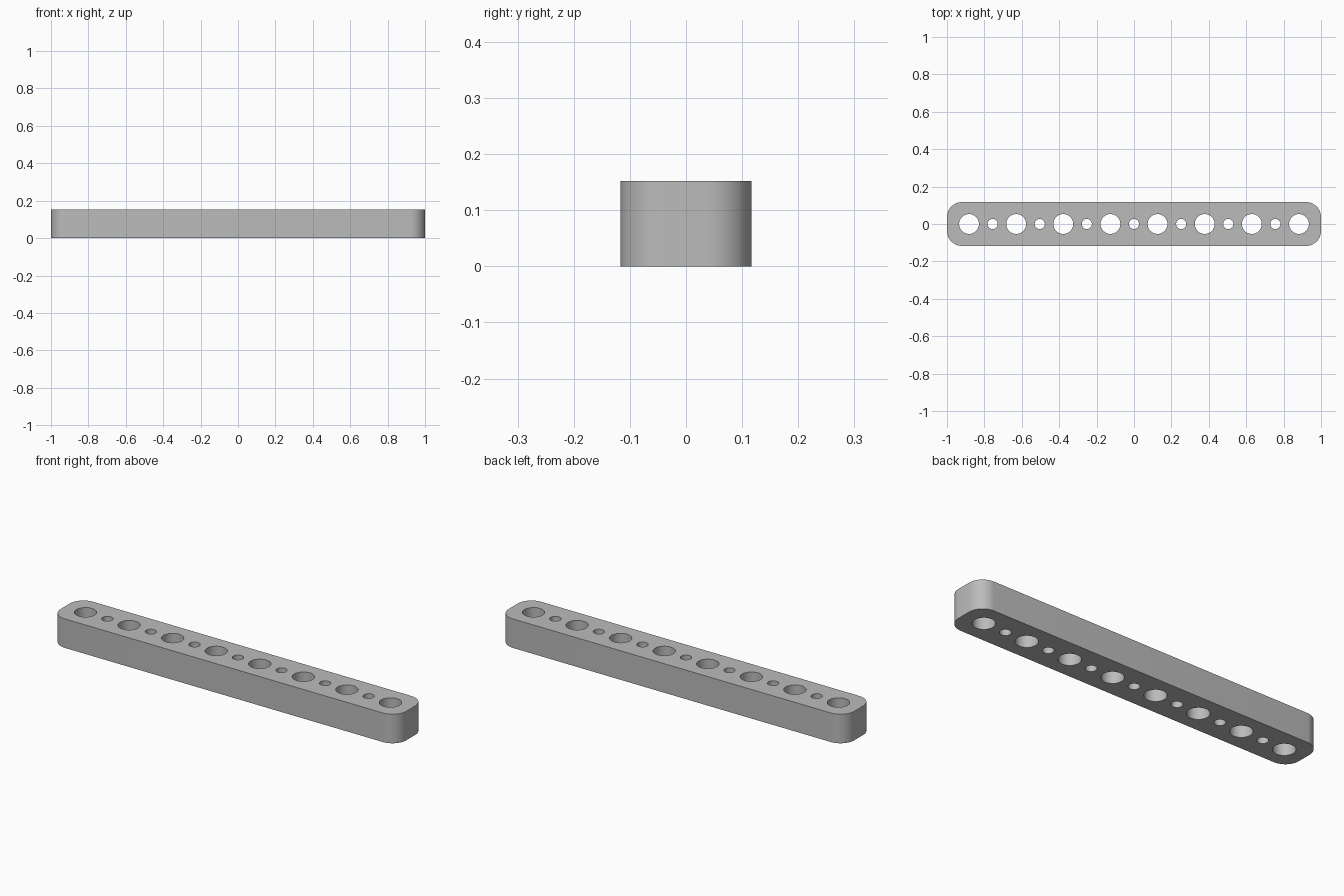
import bpy, bmesh, math

cube = bpy.data.objects.get("Cube")
if cube:
    bpy.data.objects.remove(cube, do_unlink=True)

HALF_X, HALF_Y, HEIGHT, CORNER = 1.0, 0.117, 0.152, 0.08
PITCH = 0.252
LARGE, SMALL = 0.053, 0.027


def arc(cx, cy, r, start, sweep, steps):
    return [(cx + r * math.cos(start + sweep * i / steps),
             cy + r * math.sin(start + sweep * i / steps)) for i in range(steps + 1)]


def add_loop(bm, points):
    verts = [bm.verts.new((x, y, 0)) for x, y in points]
    for a, b in zip(verts, verts[1:] + verts[:1]):
        bm.edges.new((a, b))


bm = bmesh.new()

# Rounded outline
outline = []
for i, (sx, sy) in enumerate([(1, 1), (-1, 1), (-1, -1), (1, -1)]):
    outline += arc(sx * (HALF_X - CORNER), sy * (HALF_Y - CORNER), CORNER,
                   i * math.pi / 2, math.pi / 2, 12)
add_loop(bm, outline)

# Alternating large and small through holes
for i in range(-7, 8):
    radius = LARGE if i % 2 else SMALL
    add_loop(bm, arc(i * PITCH / 2, 0, radius, 0, math.tau, 40)[:-1])

# Fill the flat face and raise it into a solid bar
bmesh.ops.triangle_fill(bm, edges=bm.edges[:], use_beauty=True, normal=(0, 0, 1))
raised = bmesh.ops.extrude_face_region(bm, geom=bm.faces[:], use_keep_orig=True)
top = [v for v in raised["geom"] if isinstance(v, bmesh.types.BMVert)]
bmesh.ops.translate(bm, verts=top, vec=(0, 0, HEIGHT))
bmesh.ops.recalc_face_normals(bm, faces=bm.faces[:])

mesh = bpy.data.meshes.new("perforated_bar")
bm.to_mesh(mesh)
bm.free()
bar = bpy.data.objects.new("perforated_bar", mesh)
bpy.context.collection.objects.link(bar)

# Grey finish
grey = bpy.data.materials.new("plain grey")
grey.use_nodes = True
colour = (0.5, 0.5, 0.5, 1)
grey.diffuse_color = colour
grey.node_tree.nodes["Principled BSDF"].inputs["Base Color"].default_value = colour
mesh.materials.append(grey)

# Smooth curved walls with crisp rims
bpy.ops.object.select_all(action="DESELECT")
bar.select_set(True)
bpy.context.view_layer.objects.active = bar
bpy.ops.object.shade_smooth_by_angle(angle=math.radians(30))
